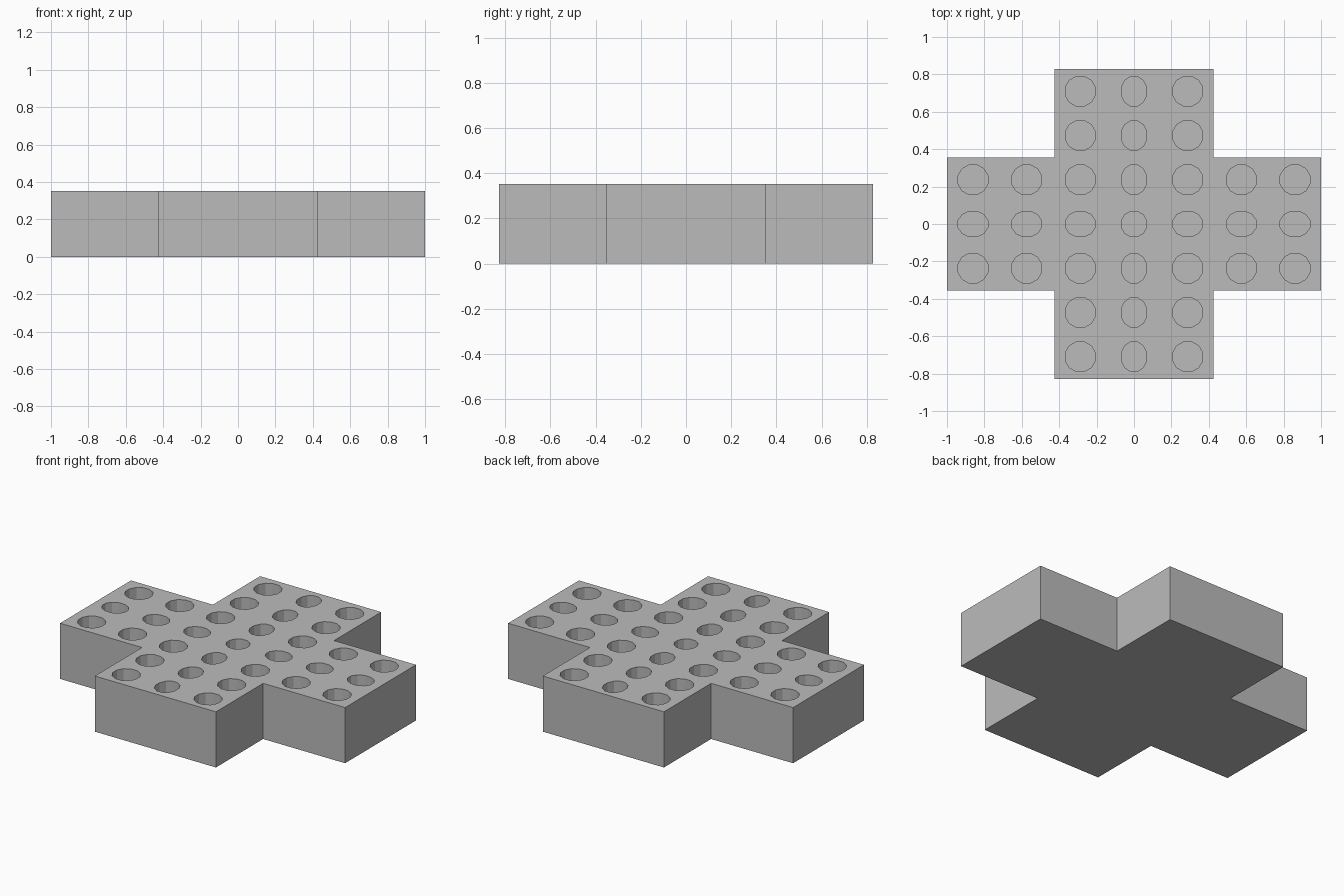
import bpy, bmesh, math
from mathutils import Matrix

if "Cube" in bpy.data.objects:
    bpy.data.objects.remove(bpy.data.objects["Cube"])

ARM_X, ARM_Y = 0.425, 0.355      # half widths of the cross arms
END_X, END_Y = 1.0, 0.828        # half lengths of the cross arms
HEIGHT, DEPTH = 0.353, 0.25

grey = bpy.data.materials.new("light grey")
grey.diffuse_color = (0.5, 0.5, 0.5, 1)
grey.use_nodes = True
grey.node_tree.nodes["Principled BSDF"].inputs["Base Color"].default_value = grey.diffuse_color


def make_object(name, bm):
    bmesh.ops.recalc_face_normals(bm, faces=bm.faces)
    mesh = bpy.data.meshes.new(name)
    bm.to_mesh(mesh)
    bm.free()
    mesh.materials.append(grey)
    obj = bpy.data.objects.new(name, mesh)
    bpy.context.collection.objects.link(obj)
    return obj


# Cross-shaped board, extruded from its outline
outline = []
for sx, sy in ((1, 1), (-1, 1), (-1, -1), (1, -1)):
    corner = [(END_X, ARM_Y), (ARM_X, ARM_Y), (ARM_X, END_Y)]
    if sx * sy < 0:
        corner.reverse()
    outline += [(sx * x, sy * y) for x, y in corner]
bm = bmesh.new()
base = bm.faces.new([bm.verts.new((x, y, 0)) for x, y in outline])
ext = bmesh.ops.extrude_face_region(bm, geom=[base])
for v in ext["geom"]:
    if isinstance(v, bmesh.types.BMVert):
        v.co.z = HEIGHT
board = make_object("game_board", bm)

# Peg holes: seven by seven grid without the four corner blocks
bm = bmesh.new()
for i in range(-3, 4):
    for j in range(-3, 4):
        if abs(i) > 1 and abs(j) > 1:
            continue
        rx = 0.083 if i else 0.070
        ry = 0.082 if j else 0.070
        place = (Matrix.Translation((i * 0.287, j * 0.2365, HEIGHT))
                 @ Matrix.Diagonal((rx, ry, 2 * DEPTH, 1))
                 @ Matrix.Rotation(math.pi / 12, 4, 'Z'))
        bmesh.ops.create_cone(bm, cap_ends=True, segments=12,
                              radius1=1, radius2=1, depth=1, matrix=place)
cutter = make_object("peg_hole_cutter", bm)

cut = board.modifiers.new("peg holes", 'BOOLEAN')
cut.operation = 'DIFFERENCE'
cut.solver = 'EXACT'
cut.object = cutter
bpy.context.view_layer.objects.active = board
bpy.ops.object.modifier_apply(modifier=cut.name)
bpy.data.objects.remove(cutter, do_unlink=True)
